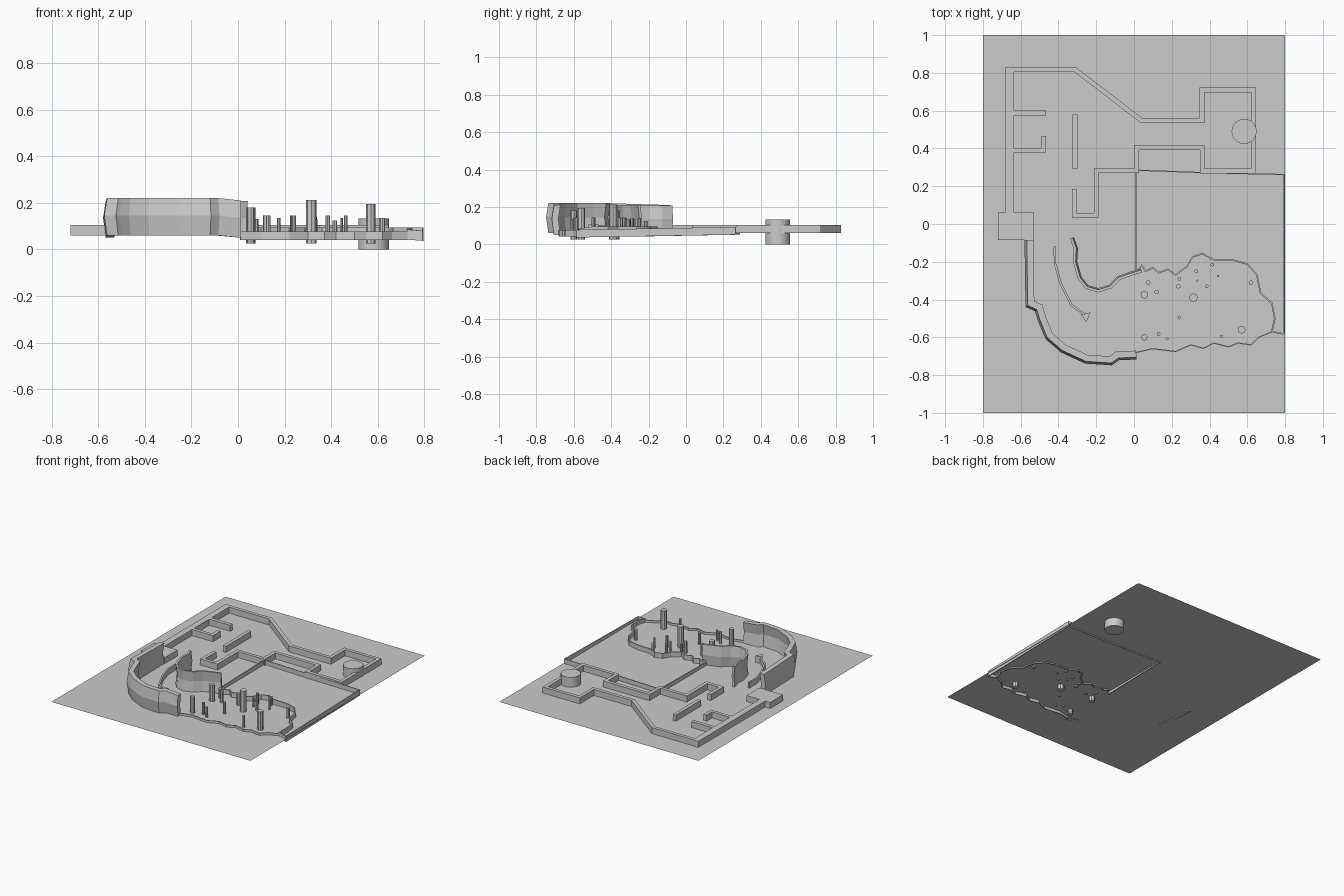
import bpy, bmesh
from mathutils import Vector

FLOOR = 0.06


def finish(name, bm):
    bmesh.ops.recalc_face_normals(bm, faces=bm.faces)
    me = bpy.data.meshes.new(name)
    bm.to_mesh(me)
    bm.free()
    ob = bpy.data.objects.new(name, me)
    bpy.context.collection.objects.link(ob)
    return ob


def offsets(pts):
    """Mitred sideways direction (left of travel) at each point."""
    p = [Vector(q[:2]) for q in pts]
    seg = [(b - a).normalized() for a, b in zip(p, p[1:])]
    res = []
    for i in range(len(p)):
        a = seg[max(i - 1, 0)]
        b = seg[min(i, len(seg) - 1)]
        na, nb = Vector((-a.y, a.x)), Vector((-b.y, b.x))
        m = (na + nb).normalized()
        res.append(m / max(m.dot(na), 0.6))
    return p, res


def wall(name, pts, thick, levels):
    """Sweep a wall; levels = (z, sideways shift). Optional third point value lifts z."""
    p, n = offsets(pts)
    bm = bmesh.new()
    prof = [(z, s + thick / 2) for z, s in levels]
    prof += [(z, s - thick / 2) for z, s in reversed(levels)]
    rings = []
    for q, d, src in zip(p, n, pts):
        lift = src[2] if len(src) > 2 else 0
        rings.append([bm.verts.new((q.x + d.x * s, q.y + d.y * s, z + lift)) for z, s in prof])
    k = len(prof)
    for a, b in zip(rings, rings[1:]):
        for i in range(k):
            j = (i + 1) % k
            bm.faces.new((a[i], a[j], b[j], b[i]))
    bm.faces.new(rings[0])
    bm.faces.new(rings[-1])
    return finish(name, bm)


def block(name, outline, z0, z1):
    bm = bmesh.new()
    f = bm.faces.new([bm.verts.new((x, y, z0)) for x, y in outline])
    if z1 > z0:
        top = bmesh.ops.extrude_face_region(bm, geom=[f])["geom"]
        bmesh.ops.translate(bm, vec=(0, 0, z1 - z0),
                            verts=[v for v in top if isinstance(v, bmesh.types.BMVert)])
    return finish(name, bm)


def box(name, x0, x1, y0, y1, z0, z1):
    return block(name, [(x0, y0), (x1, y0), (x1, y1), (x0, y1)], z0, z1)


def column(name, x, y, r, z0, z1, sides):
    bpy.ops.mesh.primitive_cylinder_add(vertices=sides, radius=r, depth=z1 - z0,
                                        location=(x, y, (z0 + z1) / 2))
    bpy.context.object.name = name
    return bpy.context.object


# ground sheet
box("ground", -0.8, 0.8, -1, 1, FLOOR, FLOOR)

# building walls
low = [(FLOOR, 0), (0.104, 0)]
wall("left_outer_wall", [(-0.657, 0.06), (-0.657, 0.83)], 0.046, low)
wall("back_wall", [(-0.635, 0.816), (-0.31, 0.816), (0.04, 0.548), (0.36, 0.548), (0.36, 0.71),
                   (0.633, 0.71), (0.633, 0.28), (0.362, 0.28), (0.362, 0.405),
                   (0.013, 0.405), (0.013, 0.282), (-0.2, 0.282), (-0.2, 0.046),
                   (-0.316, 0.046), (-0.316, 0.185)], 0.025, low)
box("gate_block", -0.72, -0.53, -0.085, 0.062, FLOOR, 0.104)
box("cell_wall", -0.635, -0.465, 0.575, 0.602, FLOOR, 0.104)
wall("cell_hook_wall", [(-0.635, 0.39), (-0.478, 0.39), (-0.478, 0.465)], 0.025, low)
box("free_wall", -0.325, -0.30, 0.29, 0.58, FLOOR, 0.104)

# round tower
t = column("round_tower", 0.583, 0.49, 0.066, 0, 0.132, 32)
bpy.ops.object.shade_smooth_by_angle()

# thin walls around the open yard, sloping down to the front
wall("yard_wall", [(0.012, -0.25, -0.005), (0.012, 0.285, 0.005), (0.36, 0.272, 0.005),
                   (0.793, 0.262, 0.005), (0.793, -0.58, -0.01)], 0.006,
     [(0.047, 0), (0.088, 0)])

# wavy pond banks
wall("pond_back_bank", [
    (0.012, -0.255), (0.04, -0.22), (0.06, -0.25), (0.10, -0.232), (0.13, -0.258),
    (0.18, -0.24), (0.22, -0.27), (0.28, -0.225), (0.31, -0.175), (0.36, -0.157),
    (0.42, -0.188), (0.52, -0.19), (0.60, -0.212), (0.65, -0.27), (0.67, -0.365),
    (0.73, -0.42), (0.745, -0.5), (0.73, -0.57, -0.01), (0.793, -0.582, -0.015)], 0.008,
    [(0.052, 0), (0.095, 0)])
wall("pond_front_bank", [
    (0.73, -0.57), (0.66, -0.60), (0.62, -0.64), (0.55, -0.63), (0.5, -0.65),
    (0.42, -0.63), (0.37, -0.658), (0.3, -0.64), (0.22, -0.675), (0.1, -0.66),
    (0.01, -0.68)], 0.006, [(0.041, 0), (0.076, 0)])

# tall cave walls with a ridge at half height
wall("cave_outer_wall", [
    (-0.55, -0.085, -0.01), (-0.548, -0.25, -0.005), (-0.545, -0.42), (-0.50, -0.44),
    (-0.482, -0.50), (-0.445, -0.59), (-0.37, -0.655), (-0.25, -0.71),
    (-0.125, -0.718), (-0.09, -0.692), (0.012, -0.688, -0.01)], 0.035,
    [(FLOOR, 0), (0.145, -0.012), (0.22, 0)])
wall("cave_inner_wall", [
    (-0.332, -0.075), (-0.312, -0.13), (-0.316, -0.2), (-0.29, -0.29), (-0.25, -0.338),
    (-0.19, -0.355), (-0.125, -0.335), (-0.08, -0.29), (-0.01, -0.265), (0.04, -0.25)],
    0.014, [(FLOOR, 0), (0.135, 0.008), (0.208, 0)])

# low ridge inside the cave passage, ending in a three-sided post
wall("passage_ridge", [(-0.42, -0.12), (-0.418, -0.21), (-0.39, -0.31), (-0.33, -0.43),
                       (-0.265, -0.478)], 0.012, [(FLOOR, 0), (0.1, 0)])
block("passage_post", [(-0.28, -0.48), (-0.23, -0.468), (-0.252, -0.52)], FLOOR, 0.11)

# stone columns in the pond: x, y, radius, top
stones = [(0.055, -0.375, 0.02, 0.18), (0.075, -0.31, 0.012, 0.13), (0.12, -0.36, 0.012, 0.145),
          (0.055, -0.6, 0.017, 0.18), (0.13, -0.582, 0.01, 0.145), (0.175, -0.608, 0.008, 0.135),
          (0.24, -0.495, 0.01, 0.145), (0.235, -0.33, 0.012, 0.145), (0.24, -0.29, 0.01, 0.14),
          (0.315, -0.39, 0.023, 0.212), (0.335, -0.3, 0.006, 0.13), (0.33, -0.25, 0.01, 0.14),
          (0.385, -0.33, 0.01, 0.145), (0.415, -0.215, 0.01, 0.125), (0.445, -0.275, 0.006, 0.135),
          (0.463, -0.595, 0.008, 0.145), (0.57, -0.56, 0.021, 0.195), (0.62, -0.31, 0.012, 0.135)]
for i, (x, y, r, top) in enumerate(stones):
    column(f"stone_column_{i + 1}", x, y, r, 0.025 if r > 0.015 else 0.05, top, 8)
